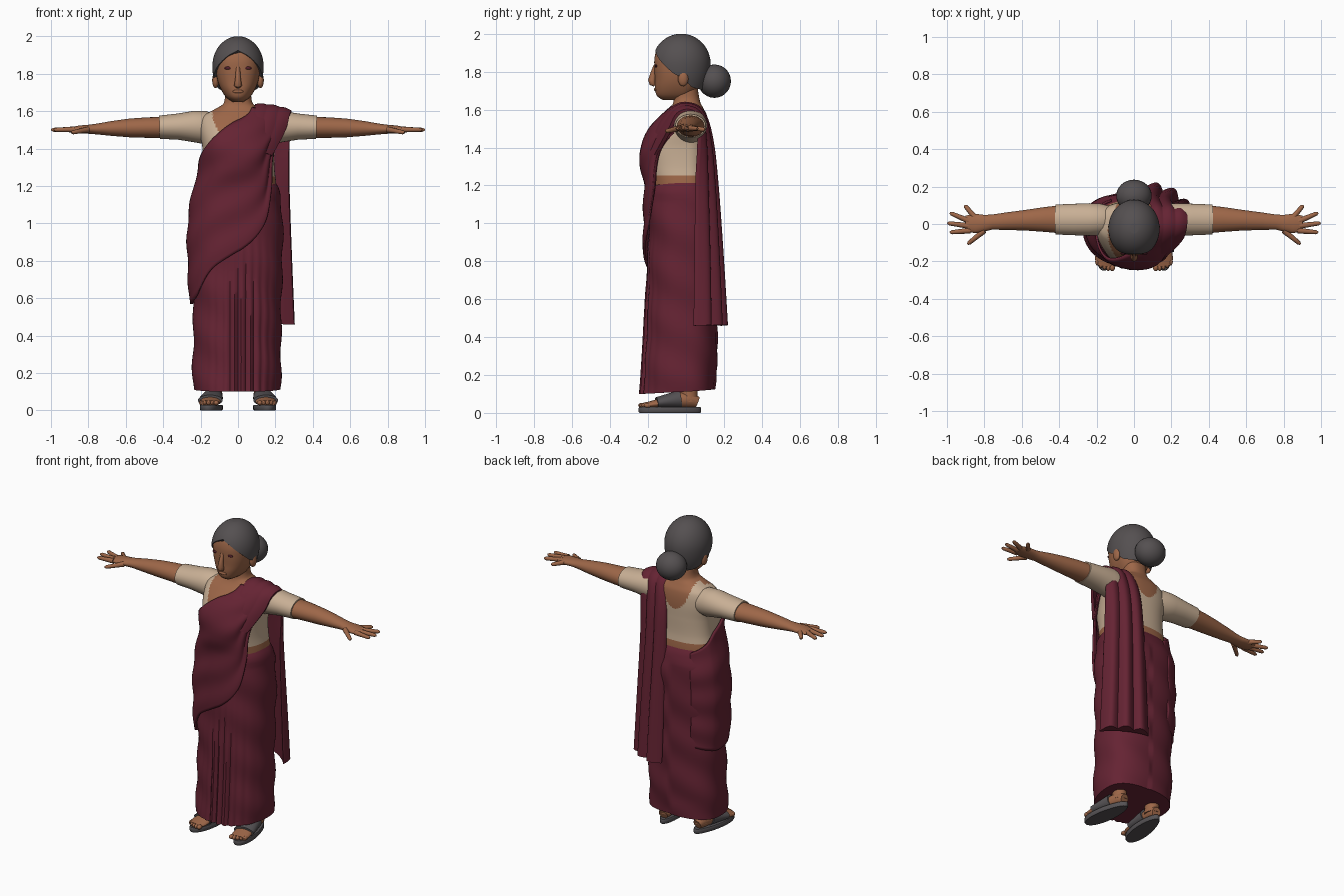
import bpy, bmesh
from math import sin, cos, pi, radians, exp, sqrt, copysign
from mathutils import Vector as V

cube = bpy.data.objects.get("Cube")
if cube:
    bpy.data.objects.remove(cube)


def material(name, rgb):
    m = bpy.data.materials.new(name)
    m.use_nodes = True
    m.diffuse_color = (*rgb, 1)
    m.node_tree.nodes["Principled BSDF"].inputs["Base Color"].default_value = (*rgb, 1)
    return m


MAROON = material("maroon cloth", (.13, .017, .033))
CREAM = material("cream blouse", (.58, .43, .3))
SKIN = material("brown skin", (.34, .135, .065))
HAIR = material("grey hair", (.09, .08, .082))
GREY = material("sandal grey", (.09, .083, .088))
DARK = material("eye dark red", (.09, .015, .025))


def loft(name, grid, mats, closed=True, caps=True, rule=None, thick=0):
    """Skin a list of point rows; rule picks a material from a face centre."""
    bm = bmesh.new()
    rows = [[bm.verts.new(p) for p in r] for r in grid]
    n = len(rows[0])
    for a, b in zip(rows, rows[1:]):
        for i in range(n if closed else n - 1):
            j = (i + 1) % n
            bm.faces.new((a[i], a[j], b[j], b[i]))
    if caps and closed:
        bm.faces.new(rows[0])
        bm.faces.new(rows[-1])
    bmesh.ops.recalc_face_normals(bm, faces=bm.faces)
    for f in bm.faces:
        f.material_index = rule(f.calc_center_median()) if rule else 0
    me = bpy.data.meshes.new(name)
    bm.to_mesh(me)
    bm.free()
    for m in mats:
        me.materials.append(m)
    me.shade_smooth()
    me.set_sharp_from_angle(angle=radians(50))
    ob = bpy.data.objects.new(name, me)
    bpy.context.collection.objects.link(ob)
    if thick:
        mod = ob.modifiers.new("thickness", 'SOLIDIFY')
        mod.thickness, mod.offset = thick, 0
    return ob


def sample(rows, t):
    """Smooth interpolation in a table keyed by its first column."""
    t = min(max(t, rows[0][0]), rows[-1][0])
    last = len(rows) - 1
    i = max(j for j in range(last) if rows[j][0] <= t)
    a, b = rows[i], rows[i + 1]
    h = b[0] - a[0]
    k = (t - a[0]) / h

    def slope(j, c):
        p, q = rows[max(j - 1, 0)], rows[min(j + 1, last)]
        return (q[c] - p[c]) / (q[0] - p[0]) * h

    s = k * k * (3 - 2 * k)
    return [a[c] + (b[c] - a[c]) * s + k * (1 - k) * ((1 - k) * slope(i, c) - k * slope(i + 1, c))
            for c in range(1, len(a))]


def surf(rows, th, z, off=0, cy=0):
    """Point on a rounded body; th = 0 is the front, positive towards the left."""
    right, left, front, back = sample(rows, z)
    s, c = sin(th), cos(th)
    x = ((left if s > 0 else right) + off) * copysign(abs(s) ** .85, s)
    y = ((front if c > 0 else back) + off) * copysign(abs(c) ** .85, -c)
    return V((x, y + cy, z))


def tube(name, rows, mat, n=20):
    """Sweep ellipses along points; rows hold x, y, z, half width, half height."""
    pts = [V(r[:3]) for r in rows]
    grid = []
    for i, r in enumerate(rows):
        t = (pts[min(i + 1, len(pts) - 1)] - pts[max(i - 1, 0)]).normalized()
        u = t.cross(V((0, 1, 0)) if abs(t.z) > .9 else V((0, 0, 1))).normalized()
        v = u.cross(t)
        grid.append([pts[i] + u * r[3] * cos(2 * pi * k / n) + v * r[4] * sin(2 * pi * k / n)
                     for k in range(n)])
    return loft(name, grid, [mat])


def ball(name, centre, size, mat, n=24):
    c = V(centre)
    grid = [[c + V((size[0] * sin(p) * cos(a), size[1] * sin(p) * sin(a), size[2] * cos(p)))
             for a in (2 * pi * k / n for k in range(n))]
            for p in (.03 + (pi - .06) * i / 14 for i in range(15))]
    return loft(name, grid, [mat])


def angles(n):
    return [2 * pi * k / n - pi for k in range(n)]


def steps(a, b, n):
    return [a + (b - a) * i / n for i in range(n + 1)]


# Tables: height, right half width, left half width, front depth, back depth
SKIRT = [(.1, .24, .225, .23, .15), (.2, .243, .23, .222, .16), (.5, .238, .23, .205, .165),
         (.7, .243, .235, .2, .165), (.9, .255, .24, .197, .165), (1.05, .247, .236, .198, .168),
         (1.18, .228, .222, .195, .145), (1.22, .2, .2, .17, .12)]
TORSO = [(1.1, .2, .2, .18, .12), (1.2, .205, .205, .185, .128), (1.3, .19, .195, .21, .12),
         (1.4, .19, .195, .225, .12), (1.5, .205, .205, .175, .12), (1.57, .19, .19, .115, .11),
         (1.61, .125, .13, .08, .09), (1.64, .078, .08, .067, .075), (1.72, .07, .07, .065, .06)]
WRAP = [(.5, .24, .235, .207, .165), (.9, .255, .242, .208, .165), (1.05, .247, .237, .208, .168),
        (1.2, .22, .22, .205, .145), (1.3, .193, .2, .222, .125)] + TORSO[3:]
HEAD = [(1.65, .03, .03, .09, .02), (1.67, .06, .06, .122, .05), (1.71, .088, .088, .133, .09),
        (1.76, .108, .108, .134, .11), (1.82, .118, .118, .137, .125), (1.88, .117, .117, .135, .125),
        (1.93, .1, .1, .115, .11), (1.97, .05, .05, .06, .06)]


# Skirt with front pleats and soft diagonal folds
def skirt_point(th, z):
    x = surf(SKIRT, th, z).x
    fade = min(1, max(0, (1 - z) / .5))
    pleat = exp(-((x - .02) / .11) ** 2) * fade * (cos(th) > 0)
    off = .02 * pleat * abs(sin(x * 75)) + .005 * sin(z * 24 + th * 2.5) * (1 - pleat) * (z < 1.15)
    p = surf(SKIRT, th, z, off)
    p.z += .012 * (1 - cos(th)) * max(0, 1 - (z - .1) * 5)
    return p


loft("skirt", [[skirt_point(a, z) for a in angles(144)] for z in steps(.1, 1.22, 48)], [MAROON])


# Torso: midriff, blouse and scooped neckline
def torso_rule(p):
    wide, deep = (.14, .21) if p.y < 0 else (.1, .17)
    scoop = (p.x / wide) ** 2 + ((p.z - 1.63) / deep) ** 2 < 1
    return int(p.z < 1.25 or p.z > 1.63 or scoop)


loft("torso", [[surf(TORSO, a, z) for a in angles(112)] for z in steps(1.1, 1.72, 90)],
     [CREAM, SKIN], rule=torso_rule)

# Diagonal wrap across the chest: angle, lower edge, upper edge
EDGES = [(-150, .6, 1.2), (-120, .58, 1.25), (-90, .57, 1.32), (-60, .61, 1.39), (-30, .75, 1.465),
         (0, .85, 1.55), (30, 1.0, 1.615), (45, 1.19, 1.61), (60, 1.38, 1.6), (78, 1.5, 1.57)]
wrap = []
for deg in steps(-150, 78, 90):
    low, high = sample(EDGES, deg)
    lift = .016 * min(1, (deg + 150) / 40) - .004
    wrap.append([surf(WRAP, radians(deg), low + (high - low) * t, lift + .004 * sin(t * 22 + deg * .02))
                 for t in steps(0, 1, 40)])
loft("chest_wrap", wrap, [MAROON], closed=False, thick=.012)

# Shoulder drape: step, inner edge xyz, outer edge xyz, outward bow, fold depth
DRAPE = [(0, .03, -.21, 1.4, .18, -.16, 1.36, .015, 0), (1, .06, -.15, 1.53, .25, -.09, 1.49, .015, .002),
         (2, .085, -.07, 1.61, .275, -.045, 1.575, .01, .003), (3, .09, 0, 1.63, .285, .02, 1.595, .01, .005),
         (4, .085, .08, 1.59, .28, .07, 1.55, .01, .01), (5, .06, .125, 1.45, .275, .07, 1.4, .02, .015),
         (6, .05, .15, 1.2, .275, .06, 1.2, .03, .022), (7, .05, .175, .8, .29, .055, .8, .04, .03),
         (8, .05, .195, .46, .305, .05, .46, .045, .036)]
drape = []
for s in steps(0, 8, 64):
    row, ahead, behind = sample(DRAPE, s), sample(DRAPE, s + .05), sample(DRAPE, s - .05)
    a, b = V(row[:3]), V(row[3:6])
    normal = (b - a).cross(V(ahead[:3]) - V(behind[:3])).normalized()
    bow, fold = row[6:]
    outer = [a.lerp(b, t) + normal * (bow * 4 * t * (1 - t) + .008 + fold * (abs(sin(3 * pi * t)) - .3))
             for t in steps(0, 1, 42)]
    inner = [a.lerp(b, t) + normal * (bow * 4 * t * (1 - t) - .012 - fold * .5 * sin(pi * t))
             for t in steps(1, 0, 42)]
    drape.append(outer + inner)
loft("shoulder_drape", drape, [MAROON])

# Head and face
loft("head", [[surf(HEAD, a, z, 0, -.03) for a in angles(48)] for z in steps(1.65, 1.97, 32)], [SKIN])
tube("nose", [(0, -.16, 1.835, .011, .01), (0, -.172, 1.79, .013, .016), (0, -.18, 1.755, .018, .02),
              (0, -.176, 1.738, .021, .017), (0, -.165, 1.728, .012, .008)], SKIN)
ball("lips", (0, -.161, 1.705), (.03, .008, .009), SKIN)
for side, x in (("left", 1), ("right", -1)):
    ball(side + "_ear", (x * .12, -.015, 1.765), (.018, .028, .042), SKIN)
    eye = surf(HEAD, x * radians(23), 1.83, 0, -.03)
    ball(side + "_eye", eye, (.02, .006, .008), DARK)

# Hair: cap with an arched hairline, and a bun
HAIRLINE = [(0, 1.925), (25, 1.895), (55, 1.835), (75, 1.79), (95, 1.765), (115, 1.72), (180, 1.7)]


def hair_point(th, t):
    low = sample(HAIRLINE, abs(th) * 180 / pi)[0]
    z = 1.998 - (1.998 - low) * t * t
    r = sqrt(max(0, 1 - ((z - 1.84) / (.16 if z > 1.84 else .22)) ** 2))
    return V((.137 * r * sin(th), -.025 - .155 * r * cos(th), z))


loft("hair", [[hair_point(a, t) for a in angles(64)] for t in steps(.03, 1, 26)], [HAIR],
     thick=.008).modifiers[0].offset = -1
ball("hair_bun", (0, .15, 1.75), (.095, .087, .088), HAIR, 32)

# Arms, hands, feet and sandals
FOOT = [(-.225, .045, .014), (-.19, .056, .018), (-.14, .056, .025), (-.08, .05, .034),
        (-.02, .043, .042), (.03, .04, .042), (.06, .028, .03)]
FINGERS = {"thumb": (.8, -.035, .89, -.108, 1.485), "index": (.875, -.035, .985, -.045, 1.5),
           "middle": (.885, -.01, .998, .005, 1.5), "ring": (.88, .015, .985, .06, 1.5),
           "little": (.85, .035, .905, .1, 1.495)}
for side, x in (("left", 1), ("right", -1)):
    tube(side + "_sleeve", [(x * px, .024, z, w, h) for px, z, w, h in (
        (.12, 1.5, .07, .07), (.18, 1.513, .085, .088), (.24, 1.518, .087, .083), (.32, 1.517, .084, .07),
        (.42, 1.514, .08, .062))], CREAM, 32)
    tube(side + "_arm", [(x * px, y, z, w, h) for px, y, z, w, h in (
        (.4, .025, 1.512, .074, .057), (.48, .024, 1.512, .066, .055), (.58, .02, 1.51, .055, .05),
        (.68, .015, 1.507, .047, .039), (.76, .01, 1.504, .04, .028), (.8, .005, 1.503, .044, .024),
        (.85, .003, 1.502, .052, .021), (.9, .003, 1.5, .042, .013))], SKIN, 28)
    for finger, (ax, ay, bx, by, z) in FINGERS.items():
        tube(f"{side}_{finger}_finger",
             [(x * (ax + (bx - ax) * t), ay + (by - ay) * t, 1.502 + (z - 1.502) * t, r, r)
              for t, r in ((0, .016), (.5, .013), (.9, .011), (1, .005))], SKIN, 10)

    def place(y):
        return x * (.14 - (y + .08) * .12)

    foot = [(place(y), y, .025 + h, w, h) for y, w, h in FOOT]
    tube(side + "_foot", foot, SKIN, 28)
    tube(side + "_ankle", [(x * .125, .015, .06, .045, .05), (x * .125, .015, .1, .04, .045),
                           (x * .125, .01, .2, .05, .055)], SKIN)
    for i, y in enumerate((-.232, -.232, -.225, -.215, -.202)):
        ball(f"{side}_toe_{i + 1}", (place(y) + x * (i - 2) * .021, y, .04),
             (.015 if i == 0 else .011, .02, .013), SKIN, 12)
    tube(side + "_strap", [(place(y), y, .03 + h, w + .009, h + .007)
                           for y in steps(-.155, -.03, 6) for w, h in [sample(FOOT, y)]], GREY, 28)
    sole = []
    for z, grow in ((0, -.004), (.006, 0), (.026, 0), (.03, -.003)):
        sole.append([V((place(y) + (.058 + grow + .008 * cos(a)) * sin(a), y, z))
                     for a in angles(40) for y in [-.085 - (.165 + grow) * cos(a)]])
    loft(side + "_sole", sole, [GREY])
